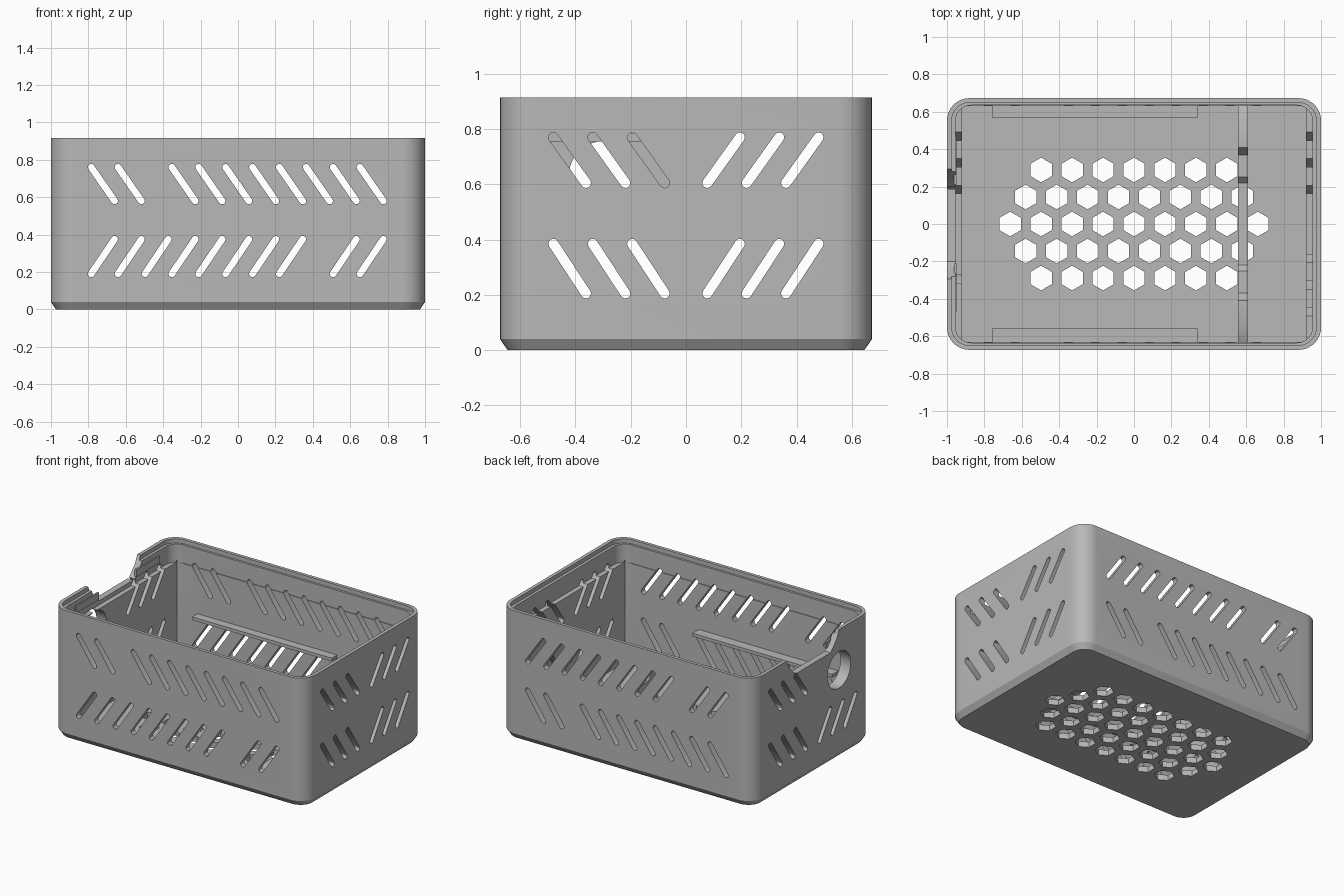
import bpy, bmesh, math
from mathutils import Vector

cube = bpy.data.objects.get("Cube")
if cube:
    bpy.data.objects.remove(cube)

grey = bpy.data.materials.new("light_grey")
grey.use_nodes = True
colour = (0.48, 0.48, 0.48, 1)
grey.diffuse_color = colour
grey.node_tree.nodes["Principled BSDF"].inputs["Base Color"].default_value = colour


def prism(bm, base, offset):
    """Extrude a flat outline along an offset vector."""
    face = bm.faces.new([bm.verts.new(p) for p in base])
    new = bmesh.ops.extrude_face_region(bm, geom=[face])["geom"]
    bmesh.ops.translate(bm, vec=Vector(offset),
                        verts=[v for v in new if isinstance(v, bmesh.types.BMVert)])


def finish(name, bm):
    bmesh.ops.recalc_face_normals(bm, faces=bm.faces)
    mesh = bpy.data.meshes.new(name)
    bm.to_mesh(mesh)
    bm.free()
    mesh.materials.append(grey)
    ob = bpy.data.objects.new(name, mesh)
    bpy.context.collection.objects.link(ob)
    return ob


def prisms(name, items):
    bm = bmesh.new()
    for base, offset in items:
        prism(bm, base, offset)
    return finish(name, bm)


def rounded(hx, hy, r, z, steps=10):
    """Rounded rectangle outline at height z."""
    pts = []
    for k, (sx, sy) in enumerate([(1, 1), (-1, 1), (-1, -1), (1, -1)]):
        for i in range(steps + 1):
            a = math.pi / 2 * (k + i / steps)
            pts.append((sx * (hx - r) + r * math.cos(a), sy * (hy - r) + r * math.sin(a), z))
    return pts


def box(x0, x1, y0, y1, z0, z1):
    return [(x0, y0, z0), (x1, y0, z0), (x1, y1, z0), (x0, y1, z0)], (0, 0, z1 - z0)


def capsule(a, b, r=0.018, steps=6):
    """Outline of a slot with round ends between two 2D points."""
    t = math.atan2(b[1] - a[1], b[0] - a[0])
    pts = []
    for c, start in ((b, t - math.pi / 2), (a, t + math.pi / 2)):
        for i in range(steps + 1):
            q = start + math.pi * i / steps
            pts.append((c[0] + r * math.cos(q), c[1] + r * math.sin(q)))
    return pts


def cut(target, cutter):
    cutter.hide_render = True
    mod = target.modifiers.new("cut", 'BOOLEAN')
    mod.operation = 'DIFFERENCE'
    mod.solver = 'EXACT'
    mod.object = cutter
    bpy.context.view_layer.objects.active = target
    bpy.ops.object.modifier_apply(modifier=mod.name)
    bpy.data.objects.remove(cutter)


# Outer shell with a chamfered foot
bm = bmesh.new()
rings = [[bm.verts.new(p) for p in rounded(1 - d, 0.673 - d, 0.12 - d, z)]
         for d, z in ((0.027, 0), (0, 0.04), (0, 0.915))]
for lo, hi in zip(rings, rings[1:]):
    for i in range(len(lo)):
        j = (i + 1) % len(lo)
        bm.faces.new((lo[i], lo[j], hi[j], hi[i]))
bm.faces.new(rings[0])
bm.faces.new(rings[-1])
shell = finish("box_shell", bm)

# Cavity: square lower chamber, rounded upper chamber, lid step
cut(shell, prisms("lower_cavity", [box(-0.92, 0.92, -0.63, 0.63, 0.04, 0.77)]))
cut(shell, prisms("upper_cavity", [(rounded(0.955, 0.635, 0.085, 0.755), (0, 0, 0.3))]))
cut(shell, prisms("lid_step", [(rounded(0.975, 0.65, 0.1, 0.885), (0, 0, 0.3))]))

# Hexagonal floor vents
hexes = []
for row in range(-2, 3):
    count = 9 - abs(row)
    for i in range(count):
        cx, cy = (i - (count - 1) / 2) * 0.1655, row * 0.1445
        outline = [(cx + 0.066 * math.sin(k * math.pi / 3),
                    cy + 0.066 * math.cos(k * math.pi / 3), -0.05) for k in range(6)]
        hexes.append((outline, (0, 0, 0.15)))
cut(shell, prisms("floor_vents", hexes))

# Slanted slots through both long walls
slots = []
for i in range(11):
    s = -0.785 + i * 0.1437
    for skip, z0, z1 in ((2, 0.76, 0.58), (8, 0.19, 0.375)):
        if i != skip:
            outline = capsule((s, z0), (s + 0.125, z1))
            slots.append(([(u, -0.8, w) for u, w in outline], (0, 1.6, 0)))
cut(shell, prisms("long_wall_slots", slots))

# Slanted slots in the end walls; one upper group is replaced by a port
for end in (-1, 1):
    slots = []
    for side in (-1, 1):
        for z0, z1 in ((0.77, 0.605), (0.385, 0.205)):
            if end == -1 and side == -1 and z0 > 0.5:
                continue
            for i in range(3):
                s = 0.48 - i * 0.1425
                outline = capsule((side * s, z0), (side * (s - 0.118), z1))
                slots.append(([(end * 0.85, u, w) for u, w in outline], (end * 0.3, 0, 0)))
    cut(shell, prisms("end_wall_slots", slots))

# Round port and sloped cable notch in one end wall
port = [(-1.1, -0.295 + 0.13 * math.cos(k * math.pi / 20),
         0.627 + 0.13 * math.sin(k * math.pi / 20)) for k in range(40)]
cut(shell, prisms("round_port", [(port, (0.25, 0, 0))]))
notch = [(-0.2, 0.785), (0.2, 0.785), (0.27, 0.86), (0.31, 0.95), (-0.31, 0.95), (-0.27, 0.86)]
cut(shell, prisms("cable_notch", [([(-1.1, y, z) for y, z in notch], (0.25, 0, 0))]))

# Long ledges on the inner walls
ledges = [prisms(name, [box(-0.76, 0.34, min(a, b), max(a, b), 0.405, 0.428)])
          for name, a, b in (("back_ledge", 0.57, 0.64), ("front_ledge", -0.56, -0.64))]

# Stepped cradle rib across the floor
half = [(0.22, 0.07), (0.25, 0.1), (0.37, 0.1), (0.41, 0.15), (0.56, 0.15), (0.63, 0.12), (0.63, 0.035)]
profile = half + [(-y, z) for y, z in reversed(half)]
rib = prisms("floor_rib", [([(0.557, y, z) for y, z in profile], (0.053, 0, 0))])

# Small clips on the rim beside the notch
clips = prisms("rim_clips", [box(-0.962, -0.948, s * 0.34 - 0.13, s * 0.34 + 0.13, 0.8, 0.85)
                             for s in (-1, 1)])

for ob in [shell, rib, clips] + ledges:
    bpy.ops.object.select_all(action='DESELECT')
    ob.select_set(True)
    bpy.context.view_layer.objects.active = ob
    bpy.ops.object.shade_smooth_by_angle(angle=math.radians(30))
